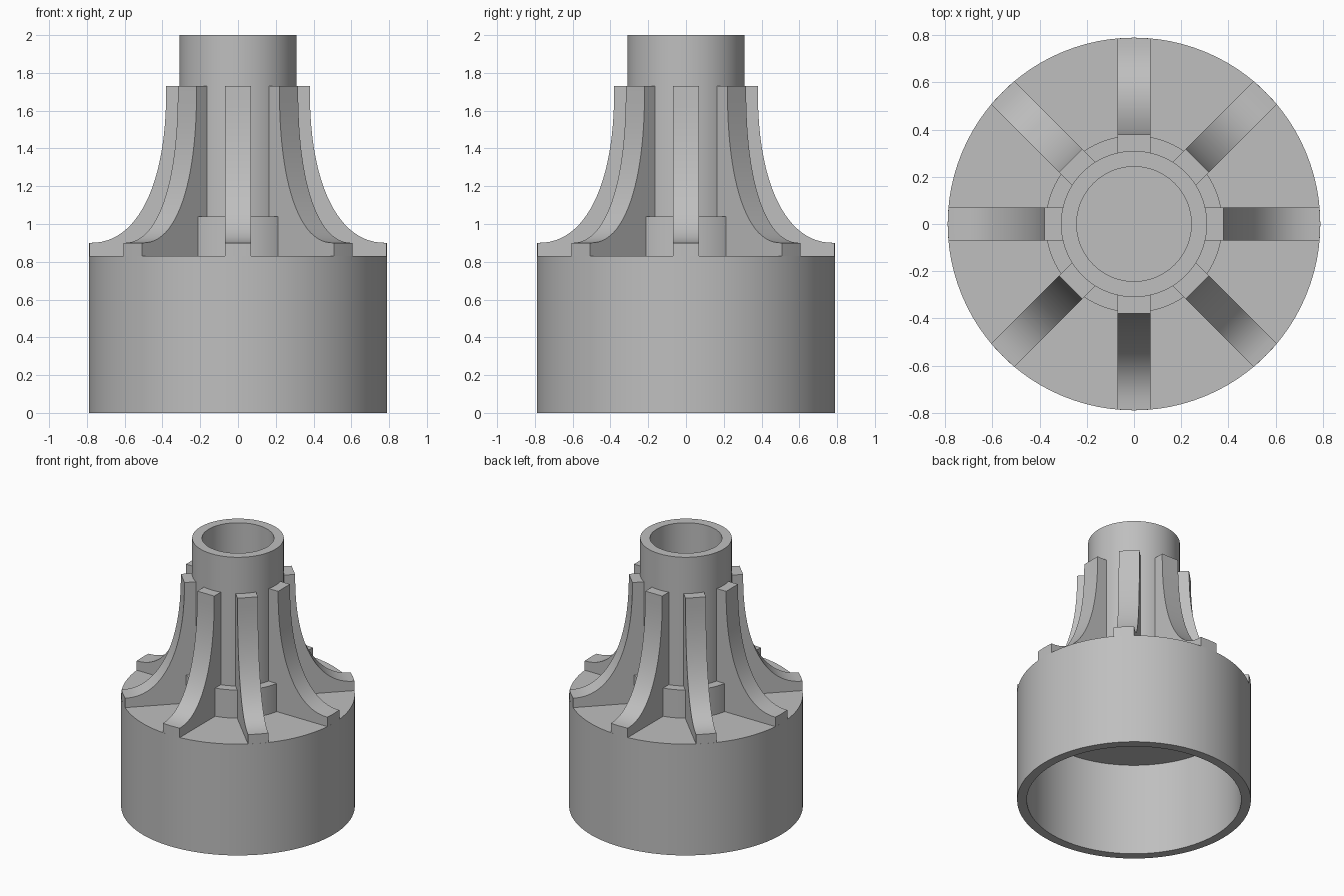
import bpy, bmesh, math
from mathutils import Matrix, Vector

if "Cube" in bpy.data.objects:
    bpy.data.objects.remove(bpy.data.objects["Cube"])

grey = bpy.data.materials.new("plain grey")
grey.use_nodes = True
colour = (0.52, 0.52, 0.52, 1)
grey.diffuse_color = colour
grey.node_tree.nodes["Principled BSDF"].inputs["Base Color"].default_value = colour

# Main sizes
CUP_R, CUP_INNER, CEILING, DECK = 0.79, 0.725, 0.69, 0.83
TUBE_R, BORE_R, COLLAR_R, COLLAR_TOP, TOP = 0.31, 0.243, 0.375, 1.04, 2.0
RIB_R, RIB_HALF, RIB_FOOT, RIB_TOP = 0.38, 0.07, 0.9, 1.73


def finish(name, bm):
    bmesh.ops.remove_doubles(bm, verts=bm.verts, dist=1e-5)
    bmesh.ops.recalc_face_normals(bm, faces=bm.faces)
    mesh = bpy.data.meshes.new(name)
    bm.to_mesh(mesh)
    bm.free()
    mesh.materials.append(grey)
    obj = bpy.data.objects.new(name, mesh)
    bpy.context.collection.objects.link(obj)
    bpy.ops.object.select_all(action="DESELECT")
    obj.select_set(True)
    bpy.context.view_layer.objects.active = obj
    bpy.ops.object.shade_smooth_by_angle(angle=math.radians(30))
    return obj


def lathe(name, profile, steps=96):
    bm = bmesh.new()
    verts = [bm.verts.new((r, 0, z)) for r, z in profile]
    edges = [bm.edges.new(pair) for pair in zip(verts, verts[1:])]
    bmesh.ops.spin(bm, geom=verts + edges, cent=(0, 0, 0), axis=(0, 0, 1),
                   angle=math.tau, steps=steps, use_duplicate=False)
    return finish(name, bm)


# Hollow cup, open at the bottom
lathe("base_cup", [(0, CEILING), (CUP_INNER, CEILING), (CUP_INNER, 0),
                   (CUP_R, 0), (CUP_R, DECK), (COLLAR_R, DECK)])

# Stepped neck with a blind bore
lathe("neck_tube", [(COLLAR_R, DECK), (COLLAR_R, COLLAR_TOP), (TUBE_R, COLLAR_TOP),
                    (TUBE_R, TOP), (BORE_R, TOP), (BORE_R, DECK), (0, DECK)])


def rib_profile(steps=24, power=2.3):
    # Concave sweep from the neck out to the rim
    points = [(TUBE_R - 0.02, DECK), (TUBE_R - 0.02, RIB_TOP)]
    for i in range(steps + 1):
        a = math.pi / 2 * i / steps
        points.append((CUP_R - (CUP_R - RIB_R) * math.cos(a) ** (2 / power),
                       RIB_TOP - (RIB_TOP - RIB_FOOT) * math.sin(a) ** (2 / power)))
    return points + [(CUP_R, DECK)]


# Eight buttress ribs, their ends trimmed flush with the round cup
for n in range(8):
    bm = bmesh.new()
    columns = []
    for y in (-RIB_HALF, 0, RIB_HALF):
        limit = math.sqrt(CUP_R ** 2 - y ** 2)
        columns.append([bm.verts.new((min(r, limit), y, z)) for r, z in rib_profile()])
    for a, b in zip(columns, columns[1:]):
        for i in range(len(a)):
            j = (i + 1) % len(a)
            bm.faces.new((a[i], a[j], b[j], b[i]))
    bm.faces.new(columns[0])
    bm.faces.new(columns[-1])
    bmesh.ops.rotate(bm, verts=bm.verts, cent=Vector(),
                     matrix=Matrix.Rotation(math.tau * n / 8, 3, "Z"))
    finish(f"rib_{n + 1}", bm)
